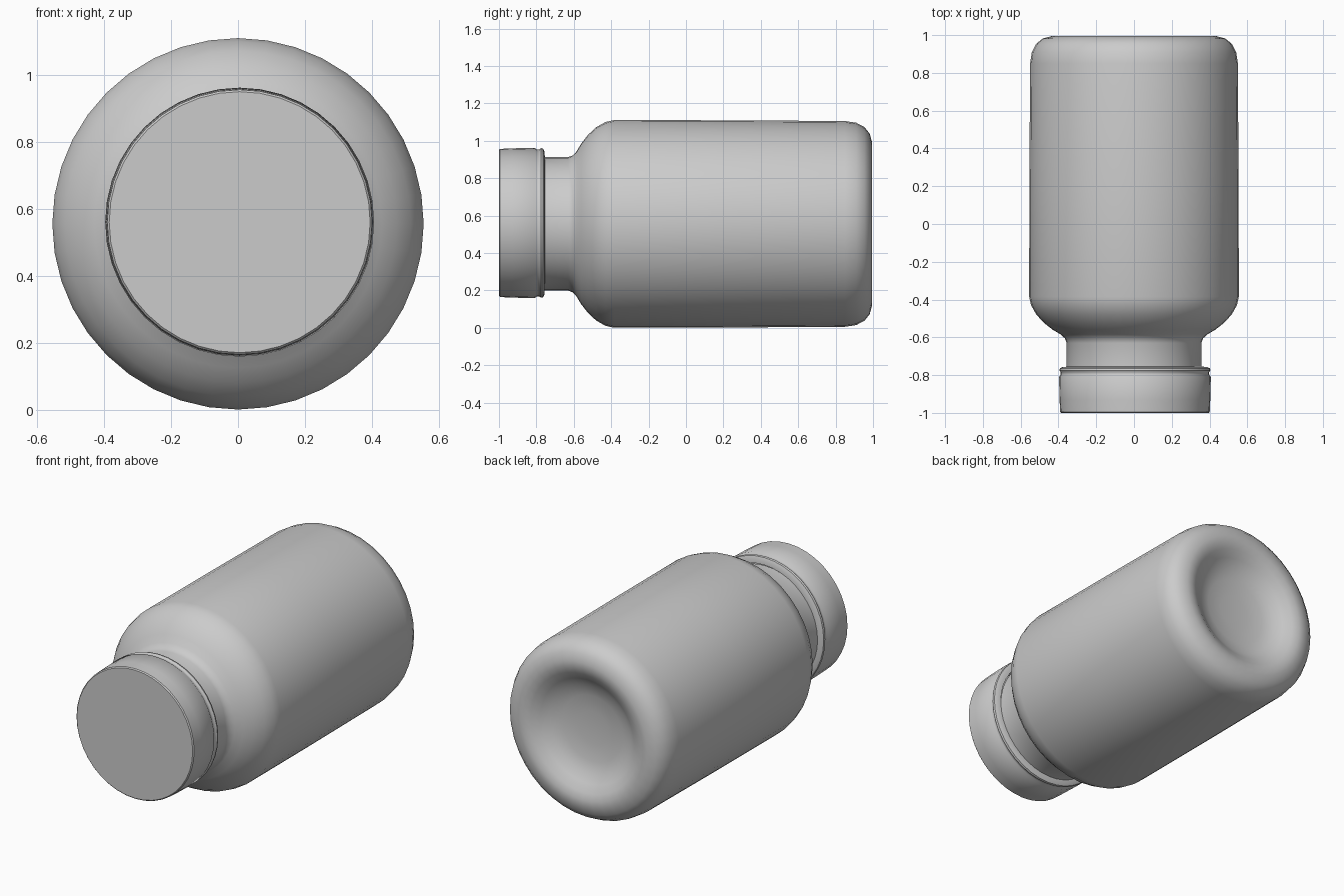
import bpy, bmesh, math

if "Cube" in bpy.data.objects:
    bpy.data.objects.remove(bpy.data.objects["Cube"])

SEGMENTS = 40
AXIS_Z = 0.556


def lathe(name, profile, x=0.0, z=AXIS_Z):
    """Spin a (y, radius) profile around a lengthwise axis."""
    bm = bmesh.new()
    verts = [bm.verts.new((0, y, r)) for y, r in profile]
    edges = [bm.edges.new(pair) for pair in zip(verts, verts[1:])]
    bmesh.ops.spin(bm, geom=verts + edges, cent=(0, 0, 0), axis=(0, 1, 0),
                   angle=2 * math.pi, steps=SEGMENTS, use_merge=True)
    bmesh.ops.remove_doubles(bm, verts=bm.verts, dist=1e-5)
    bmesh.ops.recalc_face_normals(bm, faces=bm.faces)
    mesh = bpy.data.meshes.new(name)
    bm.to_mesh(mesh)
    bm.free()
    obj = bpy.data.objects.new(name, mesh)
    obj.location = (x, 0, z)
    bpy.context.collection.objects.link(obj)
    bpy.ops.object.select_all(action='DESELECT')
    obj.select_set(True)
    bpy.context.view_layer.objects.active = obj
    bpy.ops.object.shade_smooth_by_angle(angle=math.radians(40))
    return obj


# Bottle: neck, flared shoulder, straight wall, rounded heel, dished base
lathe("bottle_body", [
    (-0.76, 0.357), (-0.63, 0.357), (-0.605, 0.366), (-0.585, 0.388),
    (-0.56, 0.430), (-0.525, 0.475), (-0.48, 0.517), (-0.43, 0.545),
    (-0.385, 0.555), (0.2, 0.554), (0.85, 0.550), (0.91, 0.541),
    (0.955, 0.517), (0.982, 0.483), (0.995, 0.435), (0.995, 0.40),
    (0.98, 0.36), (0.95, 0.315), (0.92, 0.27), (0.90, 0.20), (0.89, 0.10),
    (0.888, 0.0)])

# Cap: flat front disc, straight skirt, shallow groove and retaining rim
lathe("cap", [
    (-1.0, 0.0), (-1.0, 0.390), (-0.994, 0.396), (-0.93, 0.399),
    (-0.81, 0.402), (-0.797, 0.393), (-0.785, 0.393), (-0.775, 0.400),
    (-0.764, 0.397), (-0.757, 0.382), (-0.755, 0.357)], x=0.005, z=0.561)
